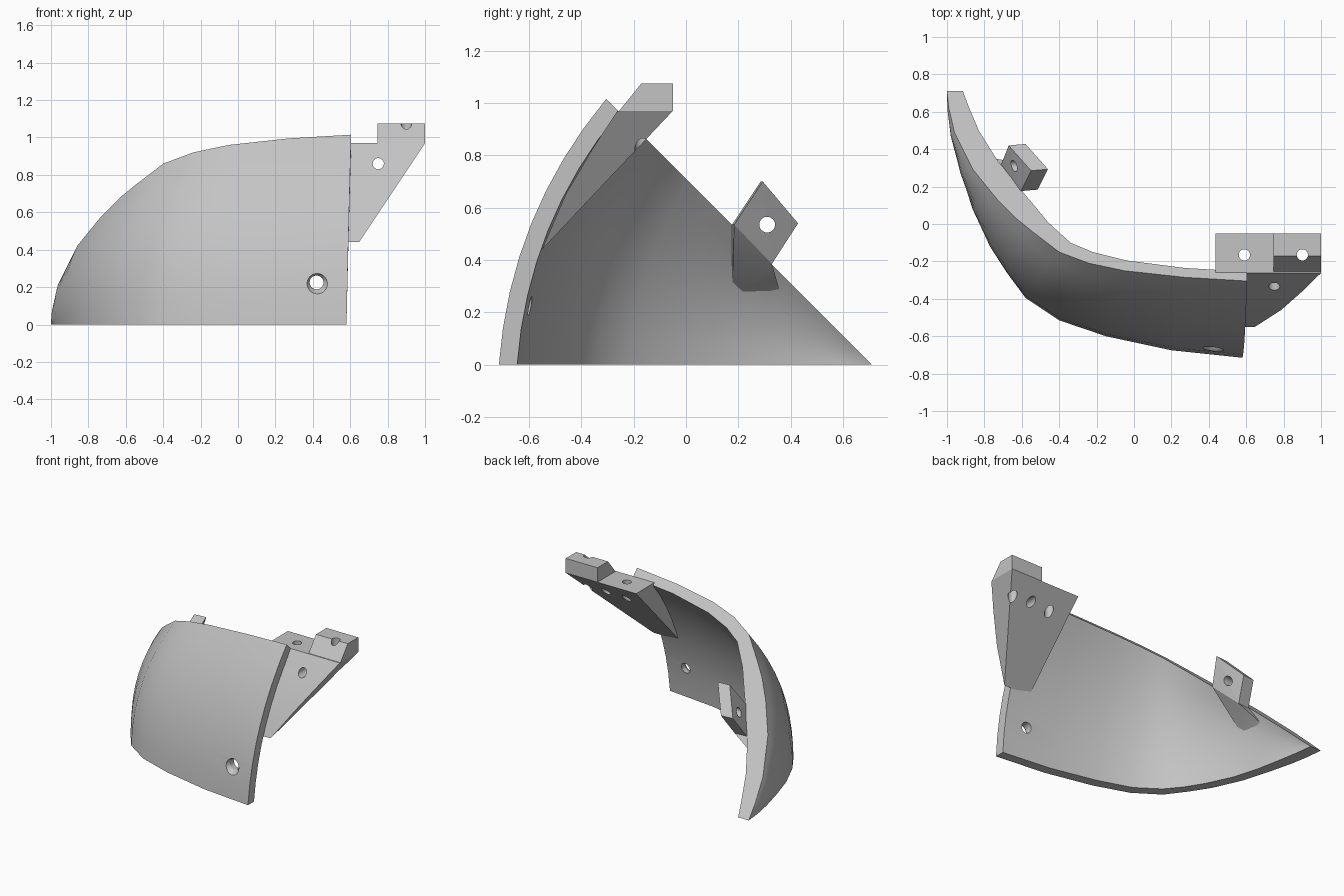
import bpy, bmesh, math
from mathutils import Vector

old = bpy.data.objects.get("Cube")
if old:
    bpy.data.objects.remove(old, do_unlink=True)

GREY = (0.55, 0.55, 0.55, 1)
grey = bpy.data.materials.new("plain grey")
grey.use_nodes = True
grey.diffuse_color = GREY
grey.node_tree.nodes["Principled BSDF"].inputs["Base Color"].default_value = GREY


def finish(name, bm):
    """Turn a bmesh into a named object with consistent normals."""
    bmesh.ops.remove_doubles(bm, verts=bm.verts, dist=0.0005)
    bmesh.ops.recalc_face_normals(bm, faces=bm.faces)
    mesh = bpy.data.meshes.new(name)
    bm.to_mesh(mesh)
    bm.free()
    mesh.materials.append(grey)
    ob = bpy.data.objects.new(name, mesh)
    bpy.context.collection.objects.link(ob)
    return ob


def hull(name, points):
    bm = bmesh.new()
    for p in points:
        bm.verts.new(p)
    bmesh.ops.convex_hull(bm, input=bm.verts)
    bmesh.ops.dissolve_limit(bm, angle_limit=0.01, verts=bm.verts, edges=bm.edges)
    return finish(name, bm)


def prism(name, profile, x0, x1, planes=()):
    """Extrude a y-z profile along x, then trim it with planes."""
    bm = bmesh.new()
    a, b = ([bm.verts.new((x, y, z)) for y, z in profile] for x in (x0, x1))
    bm.faces.new(a)
    bm.faces.new(b)
    for i in range(len(a)):
        k = (i + 1) % len(a)
        bm.faces.new((a[i], a[k], b[k], b[i]))
    for co, no in planes:
        cut = bmesh.ops.bisect_plane(bm, geom=bm.verts[:] + bm.edges[:] + bm.faces[:],
                                     plane_co=co, plane_no=no, clear_outer=True)
        edges = [e for e in cut["geom_cut"] if isinstance(e, bmesh.types.BMEdge)]
        bmesh.ops.holes_fill(bm, edges=edges)
    return finish(name, bm)


def drill(ob, start, end, r1=0.03, r2=None):
    """Cut a round or tapered hole between two points."""
    start, end = Vector(start), Vector(end)
    axis = end - start
    bm = bmesh.new()
    bmesh.ops.create_cone(bm, cap_ends=True, segments=24, radius1=r1,
                          radius2=r2 or r1, depth=axis.length)
    bm.transform(axis.to_track_quat("Z", "Y").to_matrix().to_4x4())
    bmesh.ops.translate(bm, verts=bm.verts, vec=(start + end) / 2)
    cutter = finish("hole_cutter", bm)
    cutter.hide_render = True
    mod = ob.modifiers.new("hole", "BOOLEAN")
    mod.operation, mod.solver, mod.object = "DIFFERENCE", "EXACT", cutter
    bpy.context.view_layer.update()
    done = bpy.data.meshes.new_from_object(ob.evaluated_get(bpy.context.evaluated_depsgraph_get()))
    ob.modifiers.clear()
    ob.data = done
    bpy.data.objects.remove(cutter, do_unlink=True)


# Shell: rim curves from the rear tip round to the right-hand end
outer_base = [(-1, .71), (-.99, .6), (-.965, .46), (-.92, .28), (-.86, .08), (-.77, -.12),
              (-.68, -.26), (-.58, -.395), (-.4, -.515), (-.15, -.6), (.2, -.675), (.58, -.715)]
inner_base = [(-.915, .71), (-.9, .59), (-.875, .45), (-.84, .27), (-.785, .08), (-.7, -.1),
              (-.62, -.23), (-.53, -.34), (-.37, -.45), (-.13, -.53), (.21, -.605), (.58, -.645)]
outer_top = [(-1, .71), (-.99, .62), (-.96, .49), (-.86, .29), (-.73, .13), (-.63, .03),
             (-.55, -.035), (-.4, -.15), (-.24, -.21), (-.05, -.25), (.27, -.285), (.605, -.305)]
inner_top = [(-.915, .71), (-.885, .63), (-.83, .5), (-.73, .34), (-.61, .19), (-.53, .095),
             (-.46, .01), (-.34, -.1), (-.22, -.15), (-.04, -.195), (.27, -.235), (.605, -.255)]
ROWS = 8


def skin(bm, base, top):
    """Grid of vertices that bulges outward between the two rims."""
    lo = [Vector((x, y, 0)) for x, y in base]
    hi = [Vector((x, y, .71 - y)) for x, y in top]
    grid = []
    for i, (p, q) in enumerate(zip(lo, hi)):
        chord = q - p
        tangent = lo[min(i + 1, len(lo) - 1)] - lo[max(i - 1, 0)]
        out = tangent.cross(chord).normalized()
        if out.dot(Vector((-.6, -1, 0))) < 0:
            out = -out
        if i == len(lo) - 1:
            out.x = 0
        steps = [j / ROWS for j in range(ROWS + 1)]
        grid.append([bm.verts.new(p + chord * t + out * chord.length * .32 * t * (1 - t))
                     for t in steps])
    return grid


bm = bmesh.new()
outer, inner = skin(bm, outer_base, outer_top), skin(bm, inner_base, inner_top)
last = len(outer) - 1
for i in range(last):
    for g in (outer, inner):
        for j in range(ROWS):
            bm.faces.new((g[i][j], g[i + 1][j], g[i + 1][j + 1], g[i][j + 1]))
    for j in (0, ROWS):
        bm.faces.new((outer[i][j], outer[i + 1][j], inner[i + 1][j], inner[i][j]))
for j in range(ROWS):
    bm.faces.new((outer[last][j], outer[last][j + 1], inner[last][j + 1], inner[last][j]))
bmesh.ops.dissolve_degenerate(bm, dist=0.0005, edges=bm.edges)
shell = finish("curved_shell", bm)

# Countersunk screw hole in the shell
drill(shell, (.42, -.9, .225), (.42, -.4, .225), .037)
drill(shell, (.42, -.72, .225), (.42, -.64, .225), .088, .037)

# Large bracket with a sloping underside, and its raised end block
web = prism("large_bracket", [(-.05, .97), (-.262, .97), (-.36, .82), (-.46, .65), (-.55, .44)],
            .435, 1, [((1, 0, .97), (.42, 0, -.28))])
block = prism("bracket_end_block", [(-.05, .97), (-.05, 1.075), (-.17, 1.075), (-.255, .97)],
              .745, 1)
for part in (web, block):
    drill(part, (.9, -.165, .5), (.9, -.165, 1.3))
drill(web, (.59, -.165, .5), (.59, -.165, 1.3))
drill(web, (.75, -.7, .86), (.75, .2, .86))

# Small tilted lug with its support wedge
lug_face = [Vector(p) for p in ((-.605, .176, .535), (-.55, .285, .7),
                                (-.67, .42, .54), (-.71, .32, .385))]
width = Vector((.09, .008, 0))
lug = hull("small_lug", lug_face + [p + width for p in lug_face])
foot = [lug_face[0], lug_face[3]]
wedge = hull("lug_support", foot + [p + width for p in foot]
             + [Vector((-.81, .175, .24)), Vector((-.86, .37, .24))])
drill(lug, (-1, .31, .535), (-.2, .31, .535))

# Smooth shading with crisp edges
for ob in (shell, web, block, lug, wedge):
    bpy.ops.object.select_all(action="DESELECT")
    ob.select_set(True)
    bpy.context.view_layer.objects.active = ob
    bpy.ops.object.shade_smooth_by_angle(angle=math.radians(30))
